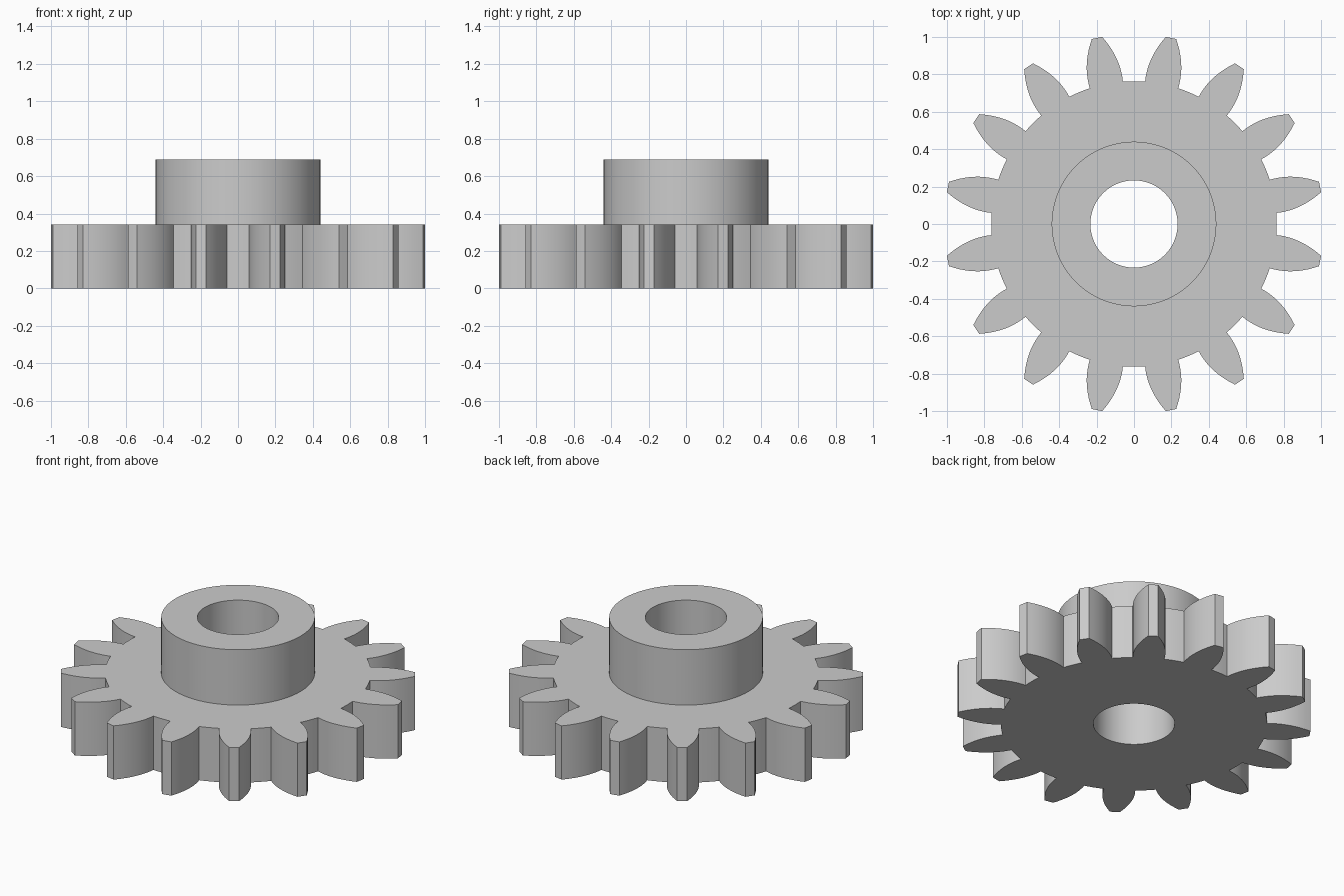
import bpy
import bmesh
from math import sin, cos, pi, radians, atan2, hypot

cube = bpy.data.objects.get("Cube")
if cube:
    bpy.data.objects.remove(cube, do_unlink=True)

TEETH = 16
PITCH = 2 * pi / TEETH
ROOT_R, TIP_R = 0.763, 1.0144
ROOT_HALF, TIP_HALF = radians(6.8), radians(1.6)
BULGE = 0.022
FLANK_STEPS, VALLEY_STEPS = 10, 4
WHEEL_H, TOP_H = 0.34, 0.69
HUB_R, BORE_R = 0.44, 0.233

steel = bpy.data.materials.new("grey_steel")
steel.use_nodes = True
grey = (0.6, 0.6, 0.6, 1)
steel.diffuse_color = grey
steel.node_tree.nodes["Principled BSDF"].inputs["Base Color"].default_value = grey


def tooth_flank():
    """Polar points (angle from the tooth axis, radius), root to tip, bowed outward."""
    r0, w0 = ROOT_R * cos(ROOT_HALF), ROOT_R * sin(ROOT_HALF)
    r1, w1 = TIP_R * cos(TIP_HALF), TIP_R * sin(TIP_HALF)
    points = []
    for i in range(FLANK_STEPS + 1):
        t = i / FLANK_STEPS
        r = r0 + (r1 - r0) * t
        w = w0 + (w1 - w0) * t + 4 * BULGE * t * (1 - t)
        points.append((atan2(w, r), hypot(r, w)))
    return points


def gear_outline():
    """Counter-clockwise polar outline of all teeth and valleys."""
    flank = tooth_flank()
    gap = PITCH - 2 * ROOT_HALF
    tooth = [(-a, r) for a, r in flank] + [(0, TIP_R)] + flank[::-1]
    tooth += [(ROOT_HALF + gap * i / VALLEY_STEPS, ROOT_R)
              for i in range(1, VALLEY_STEPS)]
    return [(a + PITCH * (k + 0.5), r) for k in range(TEETH) for a, r in tooth]


def ring_surface(name, rings):
    """Skin a sequence of (polar ring, height) loops with quads."""
    bm = bmesh.new()
    loops = [[bm.verts.new((r * cos(a), r * sin(a), z)) for a, r in ring]
             for ring, z in rings]
    for low, high in zip(loops, loops[1:]):
        for i in range(len(low)):
            j = (i + 1) % len(low)
            bm.faces.new((low[i], low[j], high[j], high[i]))
    mesh = bpy.data.meshes.new(name)
    bm.to_mesh(mesh)
    bm.free()
    mesh.materials.append(steel)
    obj = bpy.data.objects.new(name, mesh)
    bpy.context.collection.objects.link(obj)
    bpy.ops.object.select_all(action="DESELECT")
    obj.select_set(True)
    bpy.context.view_layer.objects.active = obj
    bpy.ops.object.shade_smooth_by_angle(angle=radians(30))
    return obj


outline = gear_outline()
hub_circle = [(a, HUB_R) for a, r in outline]
bore_circle = [(a, BORE_R) for a, r in outline]

# Toothed wheel: underside, tooth walls and upper face up to the hub
ring_surface("toothed_wheel", [(bore_circle, 0), (outline, 0),
                               (outline, WHEEL_H), (hub_circle, WHEEL_H)])

# Hub: outer wall, rim and the bore running through the whole part
ring_surface("hub", [(hub_circle, WHEEL_H), (hub_circle, TOP_H),
                     (bore_circle, TOP_H), (bore_circle, 0)])
